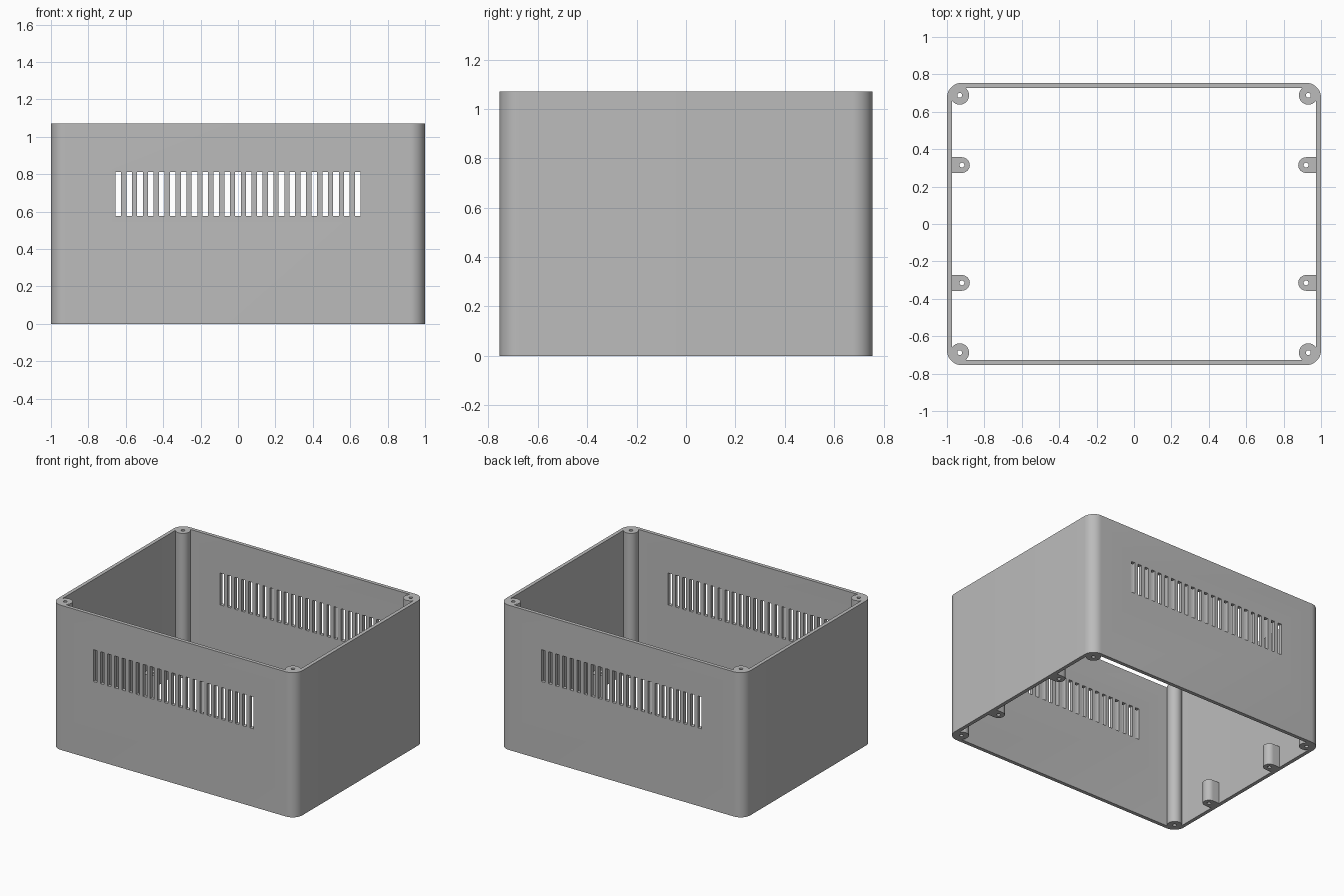
import bpy, bmesh, math

if "Cube" in bpy.data.objects:
    bpy.data.objects.remove(bpy.data.objects["Cube"])

W, D, H = 1.0, 0.755, 1.07      # half width, half depth, height
WALL = 0.027

grey = bpy.data.materials.new("plain grey")
grey.diffuse_color = (0.5, 0.5, 0.5, 1)
grey.use_nodes = True
grey.node_tree.nodes["Principled BSDF"].inputs["Base Color"].default_value = grey.diffuse_color


def arc(cx, cy, r, a0, a1, n):
    return [(cx + r * math.cos(math.radians(a0 + (a1 - a0) * i / n)),
             cy + r * math.sin(math.radians(a0 + (a1 - a0) * i / n))) for i in range(n + 1)]


def rounded_rect(w, d, r, n=12):
    pts = []
    for sx, sy, a in ((1, 1, 0), (-1, 1, 90), (-1, -1, 180), (1, -1, 270)):
        pts += arc(sx * (w - r), sy * (d - r), r, a, a + 90, n)
    return pts


def prism(name, loops, z0, z1):
    """Extrude one or more closed outlines into a single mesh object."""
    bm = bmesh.new()
    for pts in loops:
        face = bm.faces.new([bm.verts.new((x, y, z0)) for x, y in pts])
        new = bmesh.ops.extrude_face_region(bm, geom=[face])["geom"]
        for v in new:
            if isinstance(v, bmesh.types.BMVert):
                v.co.z = z1
    bmesh.ops.recalc_face_normals(bm, faces=bm.faces)
    mesh = bpy.data.meshes.new(name)
    bm.to_mesh(mesh)
    bm.free()
    mesh.materials.append(grey)
    ob = bpy.data.objects.new(name, mesh)
    bpy.context.collection.objects.link(ob)
    return ob


def cut(ob, cutter):
    """Subtract the cutter, apply, and remove it."""
    mod = ob.modifiers.new("cut", "BOOLEAN")
    mod.operation, mod.solver, mod.object = "DIFFERENCE", "EXACT", cutter
    bpy.context.view_layer.objects.active = ob
    bpy.ops.object.modifier_apply(modifier=mod.name)
    bpy.data.objects.remove(cutter)


def smooth(ob):
    bpy.ops.object.select_all(action="DESELECT")
    ob.select_set(True)
    bpy.context.view_layer.objects.active = ob
    bpy.ops.object.shade_smooth_by_angle(angle=math.radians(30))


# Wall shell, open at the top and bottom
shell = prism("wall_shell", [rounded_rect(W, D, 0.08)], 0, H)
cut(shell, prism("inner_cutter", [rounded_rect(W - WALL, D - WALL, 0.053)], -0.1, H + 0.1))

# Vent slots through the front and back walls
slots = []
for i in range(-11, 12):
    x = i * 0.0582
    slots.append([(x - 0.015, -1), (x + 0.015, -1), (x + 0.015, 1), (x - 0.015, 1)])
cut(shell, prism("slot_cutter", slots, 0.577, 0.813))
smooth(shell)

for sx in (-1, 1):
    for sy in (-1, 1):
        # Full-height screw posts in the corners
        cx, cy = sx * 0.932, sy * 0.688
        post = prism("corner_post", [arc(cx, cy, 0.05, 0, 350, 35)], 0, H)
        cut(post, prism("hole_cutter", [arc(cx, cy, 0.013, 0, 345, 23)], -0.1, H + 0.1))
        smooth(post)

        # Short round-nosed screw bosses on the side walls
        cx, cy, r = sx * 0.92, sy * 0.315, 0.042
        nose = arc(cx, cy, r, 90, 270, 16) if sx > 0 else arc(cx, cy, r, -90, 90, 16)
        wall_x = sx * (W - WALL / 2)
        boss = prism("side_boss", [nose + [(wall_x, nose[-1][1]), (wall_x, nose[0][1])]], 0, 0.16)
        cut(boss, prism("hole_cutter", [arc(cx, cy, 0.013, 0, 345, 23)], -0.1, 0.3))
        smooth(boss)
